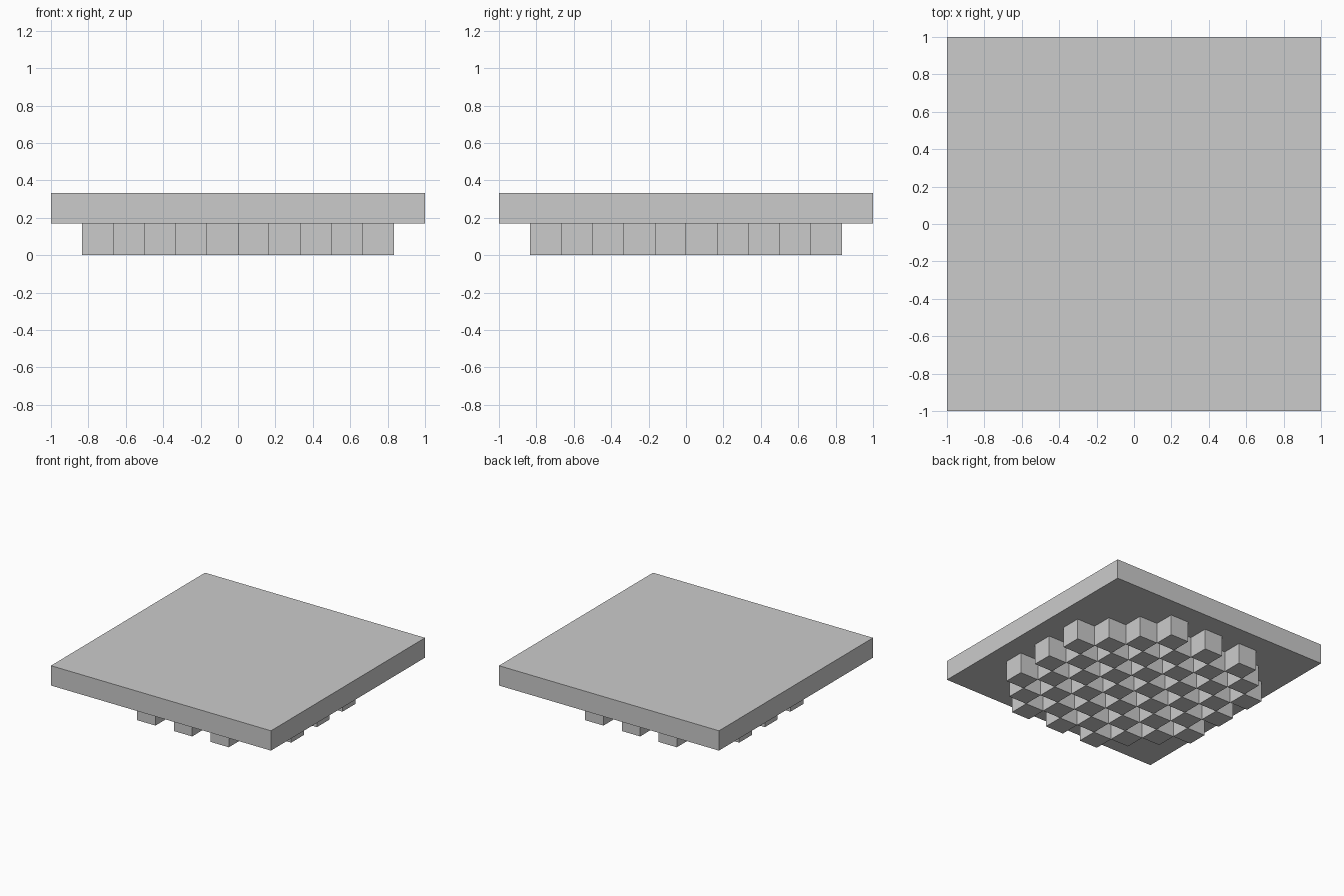
import bpy
import bmesh
from mathutils import Matrix

if "Cube" in bpy.data.objects:
    bpy.data.objects.remove(bpy.data.objects["Cube"])

CELL = 1 / 6      # block pitch, 12 cells across the slab
SPLIT = 0.17      # underside of the slab
TOP = 0.333


def add_box(bm, x, y, z0, z1, width):
    m = Matrix.Translation((x, y, (z0 + z1) / 2)) @ Matrix.Diagonal((width, width, z1 - z0, 1))
    bmesh.ops.create_cube(bm, size=1, matrix=m)


def finish(bm, name):
    mesh = bpy.data.meshes.new(name)
    bm.to_mesh(mesh)
    bm.free()
    obj = bpy.data.objects.new(name, mesh)
    bpy.context.collection.objects.link(obj)
    return obj


# Square slab
bm = bmesh.new()
add_box(bm, 0, 0, SPLIT, TOP, 2)
finish(bm, "slab")

# Checkerboard of studs below, with the corners of the pattern cut off
bm = bmesh.new()
for i in range(1, 11):
    for j in range(1, 11):
        u, v = 5.5 - i, 5.5 - j
        if (i + j) % 2 == 1 and abs(u) + abs(v) < 8:
            add_box(bm, u * CELL, v * CELL, 0, SPLIT, CELL)
finish(bm, "checker_studs")
